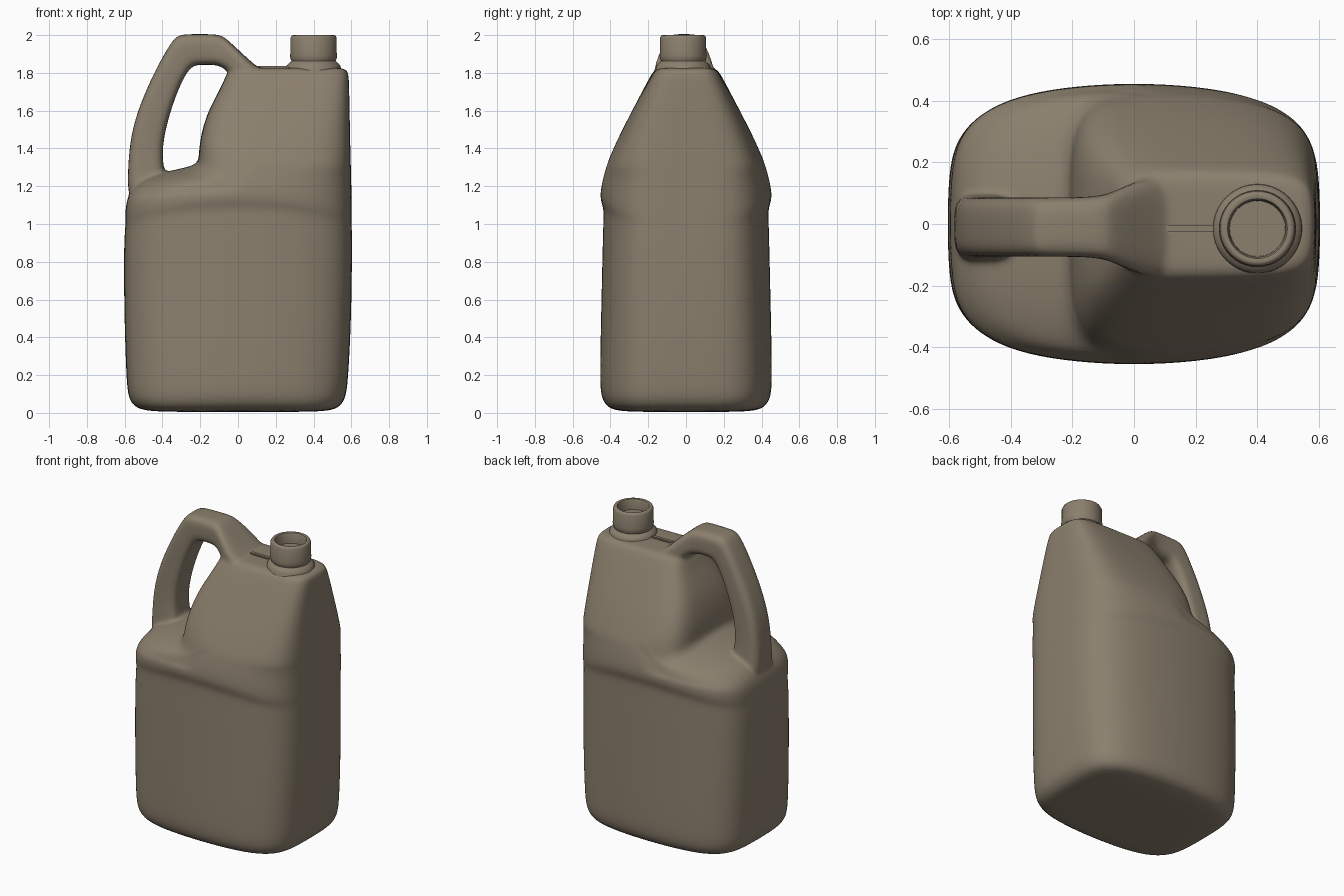
import bpy
import bmesh
from math import sin, cos, pi

if "Cube" in bpy.data.objects:
    bpy.data.objects.remove(bpy.data.objects["Cube"])

COLOUR = (0.26, 0.215, 0.155, 1)
plastic = bpy.data.materials.new("taupe plastic")
plastic.use_nodes = True
plastic.diffuse_color = COLOUR
plastic.node_tree.nodes["Principled BSDF"].inputs["Base Color"].default_value = COLOUR


def squircle(count, power):
    """Points of a unit superellipse, as (u, v) pairs."""
    pts = []
    for i in range(count):
        c, s = cos(2 * pi * i / count), sin(2 * pi * i / count)
        r = (abs(c) ** power + abs(s) ** power) ** (-1 / power)
        pts.append((c * r, s * r))
    return pts


def loft(bm, rings):
    """Skin a list of closed rings and cap both ends."""
    loops = [[bm.verts.new(p) for p in ring] for ring in rings]
    n = len(loops[0])
    for a, b in zip(loops, loops[1:]):
        for i in range(n):
            j = (i + 1) % n
            bm.faces.new((a[i], a[j], b[j], b[i]))
    bm.faces.new(loops[0][::-1])
    bm.faces.new(loops[-1])


def finish(bm, name):
    bmesh.ops.recalc_face_normals(bm, faces=bm.faces)
    mesh = bpy.data.meshes.new(name)
    bm.to_mesh(mesh)
    bm.free()
    mesh.materials.append(plastic)
    obj = bpy.data.objects.new(name, mesh)
    bpy.context.collection.objects.link(obj)
    bpy.ops.object.select_all(action="DESELECT")
    obj.select_set(True)
    bpy.context.view_layer.objects.active = obj
    bpy.ops.object.shade_smooth_by_angle(angle=0.8)
    return obj


# Body sections: height, left edge, right edge, half depth, sag of the shoulder
SECTIONS = [
    (0.005, -0.3, 0.3, 0.2, 0), (0.008, -0.48, 0.48, 0.36, 0),
    (0.03, -0.55, 0.54, 0.42, 0), (0.08, -0.58, 0.57, 0.448, 0),
    (0.16, -0.59, 0.582, 0.457, 0), (0.5, -0.602, 0.6, 0.45, 0),
    (0.9, -0.605, 0.604, 0.441, 0.3), (1.06, -0.597, 0.602, 0.436, 1),
    (1.09, -0.595, 0.602, 0.438, 1), (1.13, -0.597, 0.602, 0.455, 1),
    (1.18, -0.592, 0.601, 0.452, 0.8), (1.23, -0.565, 0.6, 0.443, 0.5),
    (1.27, -0.48, 0.599, 0.433, 0.3), (1.295, -0.32, 0.598, 0.427, 0.2),
    (1.315, -0.21, 0.597, 0.421, 0.1), (1.36, -0.208, 0.596, 0.402, 0),
    (1.46, -0.2, 0.593, 0.358, 0), (1.6, -0.16, 0.591, 0.286, 0),
    (1.73, -0.085, 0.588, 0.218, 0), (1.8, -0.06, 0.586, 0.18, 0),
    (1.825, -0.03, 0.57, 0.16, 0), (1.828, 0.05, 0.5, 0.1, 0),
]


def body_ring(z, left, right, depth, sag):
    ring = []
    for u, v in squircle(56, 6):
        x = (left + right) / 2 + u * (right - left) / 2 * (1 - 0.04 * v * v)
        y = v * depth * (1 - 0.45 * depth * (x / 0.6) ** 2)
        drop = 0.08 * sag * (x / 0.6) ** 2
        if z > 1.2 and x < 0 and sag:
            drop += 0.06 * v * v
        ring.append((x, y, z - drop))
    return ring


# Handle sections: outer x and z, inner x and z, half width
GRIP = [
    (-0.58, 1.1, -0.36, 1.1, 0.12), (-0.585, 1.24, -0.395, 1.29, 0.102),
    (-0.575, 1.42, -0.402, 1.4, 0.096), (-0.54, 1.58, -0.378, 1.53, 0.096),
    (-0.46, 1.77, -0.33, 1.68, 0.096), (-0.38, 1.92, -0.285, 1.78, 0.096),
    (-0.332, 1.99, -0.25, 1.83, 0.096), (-0.3, 2.005, -0.22, 1.843, 0.096),
    (-0.2, 2.005, -0.17, 1.843, 0.096), (-0.1, 2.005, -0.115, 1.843, 0.1),
    (-0.065, 1.985, -0.065, 1.825, 0.115), (0.02, 1.905, 0.02, 1.72, 0.155),
    (0.09, 1.84, 0.09, 1.65, 0.165), (0.14, 1.81, 0.14, 1.6, 0.165),
]


def grip_ring(ox, oz, ix, iz, half):
    return [((ox + ix) / 2 + u * (ox - ix) / 2, -0.01 + v * half,
             (oz + iz) / 2 + u * (oz - iz) / 2) for u, v in squircle(24, 5)]


# Body and handle, fused into one blow-moulded skin
bm = bmesh.new()
loft(bm, [body_ring(*s) for s in SECTIONS])
loft(bm, [grip_ring(*s) for s in GRIP])
jug = finish(bm, "jug_body_with_handle")
round_off = jug.modifiers.new("round_off", "SUBSURF")
round_off.levels = round_off.render_levels = 2
fuse = jug.modifiers.new("fuse", "REMESH")
fuse.mode = "VOXEL"
fuse.voxel_size = 0.012
fuse.use_smooth_shade = True
blend = jug.modifiers.new("blend", "SMOOTH")
blend.factor = 0.5
blend.iterations = 7

# Open neck with a collar and rolled lip
NECK = [
    (0.148, 1.79), (0.143, 1.838), (0.132, 1.85), (0.117, 1.862), (0.122, 1.875),
    (0.125, 1.89), (0.122, 1.91), (0.122, 1.985), (0.116, 1.997), (0.108, 2.0),
    (0.097, 1.997), (0.092, 1.985), (0.09, 1.93),
]
bm = bmesh.new()
loft(bm, [[(0.4 + r * cos(2 * pi * i / 40), -0.015 + r * sin(2 * pi * i / 40), z)
           for i in range(40)] for r, z in NECK])
finish(bm, "neck")

# Low moulded rib between handle and neck
bm = bmesh.new()
bmesh.ops.create_cube(bm, size=1)
for v in bm.verts:
    v.co = (0.19 + v.co.x * 0.18, -0.015 + v.co.y * 0.03, 1.827 + v.co.z * 0.02)
bmesh.ops.bevel(bm, geom=bm.edges[:], offset=0.005, segments=2, affect="EDGES")
finish(bm, "top_rib")
